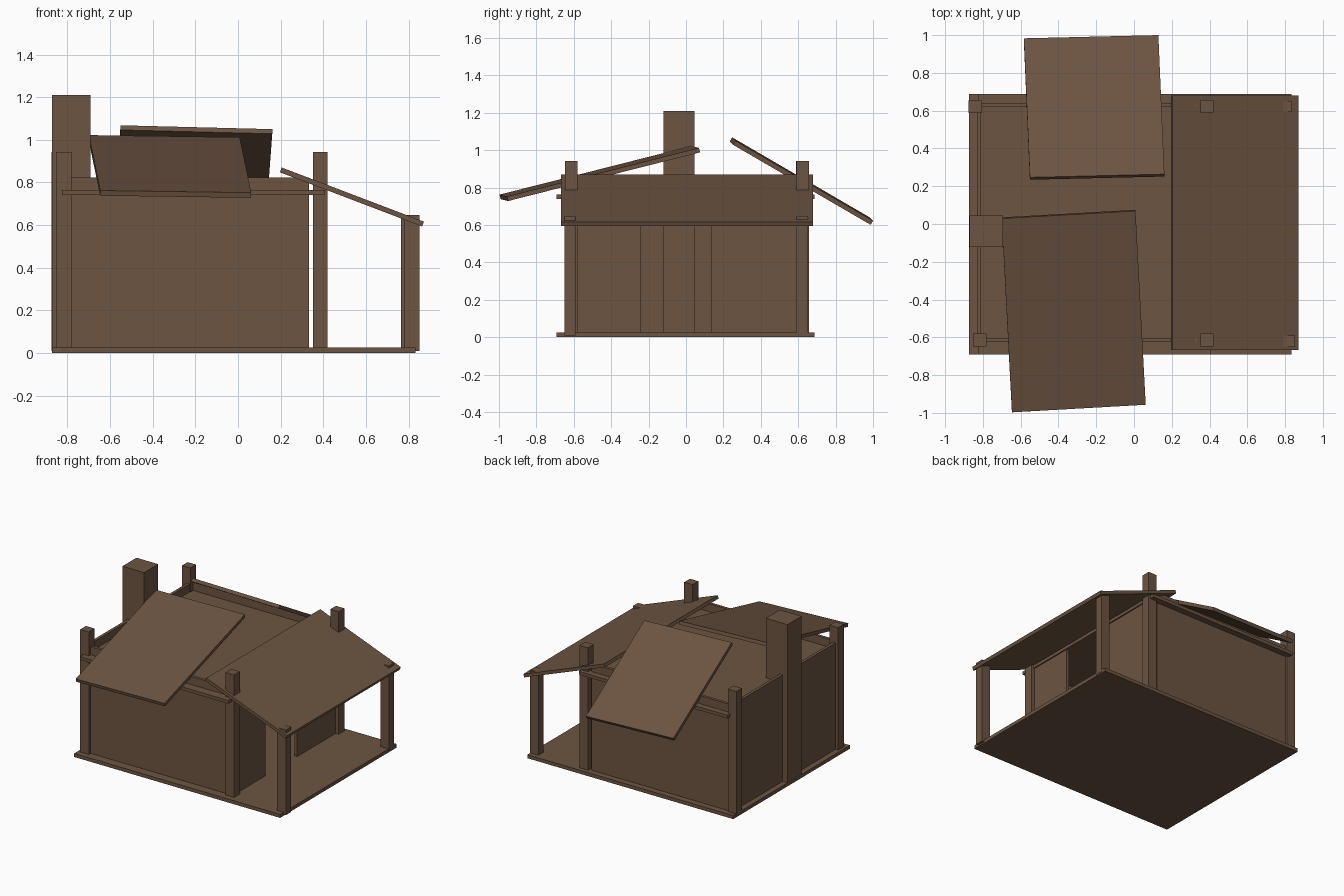
import bpy
from mathutils import Vector

if "Cube" in bpy.data.objects:
    bpy.data.objects.remove(bpy.data.objects["Cube"])

wood = bpy.data.materials.new("brown wood")
wood.diffuse_color = (0.150, 0.089, 0.053, 1)
wood.use_nodes = True
wood.node_tree.nodes["Principled BSDF"].inputs["Base Color"].default_value = wood.diffuse_color


def make(name, verts, faces):
    mesh = bpy.data.meshes.new(name)
    mesh.from_pydata(verts, [], faces)
    mesh.materials.append(wood)
    obj = bpy.data.objects.new(name, mesh)
    bpy.context.collection.objects.link(obj)
    return obj


BOX_FACES = [(0, 1, 2, 3), (7, 6, 5, 4), (0, 4, 5, 1),
             (1, 5, 6, 2), (2, 6, 7, 3), (3, 7, 4, 0)]


def box(name, x, y, z):
    """Axis-aligned box from (min, max) ranges."""
    ring = [(x[0], y[0]), (x[0], y[1]), (x[1], y[1]), (x[1], y[0])]
    return make(name, [(a, b, h) for h in z for a, b in ring], BOX_FACES)


def panel(name, a, b, c, thickness):
    """Tilted board: a, b, c are top corners (a-b one edge, a-c the other)."""
    a, b, c = Vector(a), Vector(b), Vector(c)
    n = (b - a).cross(c - a).normalized()
    if n.z < 0:
        n = -n
    top = [a, b, b + c - a, c]
    if (b - a).cross(c - a).z > 0:
        top = [a, c, b + c - a, b]
    return make(name, [p - n * thickness for p in top] + top, BOX_FACES)


# floor and ceiling slabs
box("floor", (-0.873, 0.833), (-0.692, 0.688), (0, 0.026))
box("ceiling", (-0.825, 0.405), (-0.692, 0.688), (0.74, 0.764))

# corner posts: x range, y range, top height
posts = {
    "front_left_post": ((-0.853, -0.782), (-0.648, -0.58), 0.943),
    "back_left_post": ((-0.876, -0.805), (0.588, 0.655), 0.943),
    "front_middle_post": ((0.351, 0.421), (-0.648, -0.58), 0.943),
    "back_middle_post": ((0.351, 0.421), (0.590, 0.657), 0.943),
    "front_porch_post": ((0.780, 0.852), (-0.650, -0.59), 0.647),
    "back_porch_post": ((0.765, 0.835), (0.592, 0.652), 0.647),
}
for name, (x, y, top) in posts.items():
    box(name, x, y, (0.01, top))

# thin walls, with a doorway left open in the porch side
box("front_wall", (-0.79, 0.334), (-0.626, -0.604), (0.02, 0.824))
box("back_wall", (-0.805, 0.334), (0.619, 0.641), (0.02, 0.824))
box("left_wall", (-0.832, -0.810), (-0.59, 0.595), (0.02, 0.824))
box("door_wall_front", (0.374, 0.396), (-0.59, -0.24), (0.02, 0.764))
box("door_wall_back", (0.374, 0.396), (0.135, 0.60), (0.02, 0.764))

# chimney
box("chimney", (-0.872, -0.693), (-0.121, 0.045), (0.01, 1.21))

# roof boards
panel("front_roof", (-0.70, 0.029, 1.022), (0.008, 0.069, 1.012),
      (-0.646, -0.997, 0.762), 0.025)
panel("back_roof", (-0.551, 0.247, 1.068), (0.161, 0.264, 1.050),
      (-0.583, 0.983, 0.640), 0.025)
panel("porch_roof", (0.205, -0.668, 0.870), (0.205, 0.680, 0.870),
      (0.872, -0.668, 0.616), 0.024)
